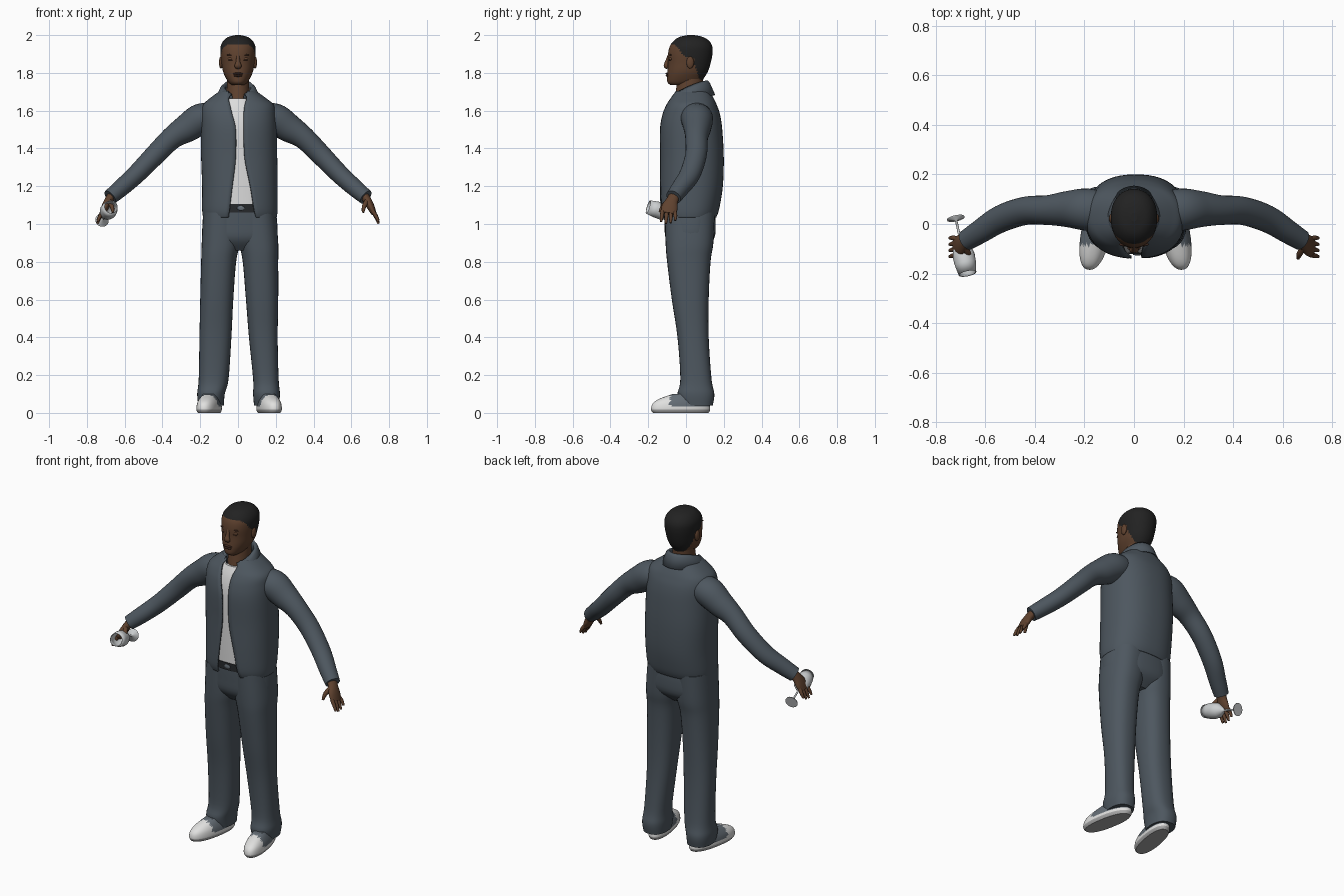
import bpy, bmesh, math
from mathutils import Vector, Matrix

if "Cube" in bpy.data.objects:
    bpy.data.objects.remove(bpy.data.objects["Cube"])


def mat(name, r, g, b):
    m = bpy.data.materials.new(name)
    m.diffuse_color = (r, g, b, 1)
    m.use_nodes = True
    m.node_tree.nodes["Principled BSDF"].inputs["Base Color"].default_value = m.diffuse_color
    return m


DENIM = mat("slate cloth", .075, .095, .115)
SKIN = mat("brown skin", .115, .054, .028)
DARK_SKIN = mat("dark brown", .06, .026, .016)
HAIR = mat("black hair", .016, .016, .016)
SHIRT = mat("white shirt", .72, .72, .72)
BELT = mat("belt black", .02, .022, .025)
SHOE = mat("shoe white", .75, .75, .74)
SHOE_GREY = mat("shoe grey", .13, .155, .18)
SOLE = mat("sole grey", .4, .4, .4)
GLASS = mat("glass pale", .6, .62, .63)


def smooth_rows(rows, n):
    """Catmull-Rom interpolation of number rows, n steps per span."""
    out = []
    for i in range(len(rows) - 1):
        p = [rows[max(i - 1, 0)], rows[i], rows[i + 1], rows[min(i + 2, len(rows) - 1)]]
        for k in range(n):
            t = k / n
            out.append([b + .5 * t * (c - a + t * (2 * a - 5 * b + 4 * c - d + t * (3 * (b - c) + d - a)))
                        for a, b, c, d in zip(*p)])
    return out + [list(rows[-1])]


def skin_grid(name, grid, mats, closed=True, rule=None):
    """Join rows of points into a smooth surface, capped when closed."""
    bm = bmesh.new()
    vs = [[bm.verts.new(p) for p in row] for row in grid]
    m = len(vs[0])
    for a, b in zip(vs, vs[1:]):
        for j in range(m if closed else m - 1):
            k = (j + 1) % m
            bm.faces.new((a[j], a[k], b[k], b[j]))
    if closed:
        bm.faces.new(vs[0][::-1])
        bm.faces.new(vs[-1])
    bmesh.ops.recalc_face_normals(bm, faces=bm.faces[:])
    for f in bm.faces:
        f.smooth = len(f.verts) == 4
        if rule:
            f.material_index = rule(f.calc_center_median())
    me = bpy.data.meshes.new(name)
    bm.to_mesh(me)
    bm.free()
    for mt in mats:
        me.materials.append(mt)
    ob = bpy.data.objects.new(name, me)
    bpy.context.collection.objects.link(ob)
    return ob


def spow(v, e):
    return math.copysign(abs(v) ** e, v)


def ring(z, x0, x1, y0, y1, p=2.0, a0=0, a1=2 * math.pi, seg=32, closed=True):
    cx, cy, rx, ry = (x0 + x1) / 2, (y0 + y1) / 2, (x1 - x0) / 2, (y1 - y0) / 2
    ang = [a0 + (a1 - a0) * i / seg for i in range(seg if closed else seg + 1)]
    return [(cx + rx * spow(math.sin(a), 2 / p), cy - ry * spow(math.cos(a), 2 / p), z) for a in ang]


def loft(name, rows, mats, p=2.0, n=4, seg=32, rule=None):
    return skin_grid(name, [ring(*r, p=p, seg=seg) for r in smooth_rows(rows, n)], mats, rule=rule)


def tube(name, pts, m, s=1, n=4, seg=20):
    """Sweep an ellipse along points (x, y, z, radius along y, other radius)."""
    rows = smooth_rows(pts, n)
    P = [Vector((r[0] * s, r[1], r[2])) for r in rows]
    grid = []
    for i, r in enumerate(rows):
        d = (P[min(i + 1, len(P) - 1)] - P[max(i - 1, 0)]).normalized()
        u = Vector((0, 1, 0))
        u = (u - d * u.dot(d)).normalized()
        w = d.cross(u)
        grid.append([P[i] + u * r[3] * math.cos(a) + w * r[4] * math.sin(a)
                     for a in (2 * math.pi * k / seg for k in range(seg))])
    return skin_grid(name, grid, [m])


def ball(name, loc, size, m):
    rows = [(-math.cos(t), math.sin(t)) for t in (math.pi * (.02 + .96 * i / 10) for i in range(11))]
    ob = skin_grid(name, [ring(z, -r, r, -r, r, seg=16) for z, r in rows], [m])
    ob.location, ob.scale = loc, size
    return ob


# Head with hair painted by hairline rule
def hairline(c):
    if c.z > 1.95:
        return int(c.y > -.085)
    if c.z > 1.885:
        return int(c.y > -.025 - .8 * (c.z - 1.91))
    return int(c.y > .035 + .3 * (1.885 - c.z))


loft("head", [(1.735, -.03, .03, -.08, .0), (1.75, -.05, .05, -.098, .075), (1.78, -.068, .068, -.1, .1),
              (1.81, -.08, .08, -.098, .117), (1.85, -.087, .087, -.095, .13), (1.9, -.093, .093, -.095, .14),
              (1.94, -.092, .092, -.086, .139), (1.97, -.077, .077, -.065, .122),
              (1.99, -.052, .052, -.035, .09), (2.0, -.012, .012, .01, .045)],
     [SKIN, HAIR], p=2.15, n=6, seg=64, rule=hairline)
loft("neck", [(1.6, -.075, .075, -.07, .1), (1.67, -.062, .062, -.06, .09), (1.79, -.058, .058, -.04, .09)], [SKIN])
tube("nose", [(0, -.088, 1.895, .008, .008), (0, -.1, 1.86, .01, .011), (0, -.105, 1.838, .013, .019),
              (0, -.097, 1.826, .008, .014)], SKIN)
for z, w in ((1.796, .027), (1.785, .024)):
    ball("lip", (0, -.097, z), (w, .011, .006), DARK_SKIN)
for s in (-1, 1):
    ball("ear", (s * .09, .022, 1.855), (.011, .02, .032), SKIN)
    ball("eyelid", (s * .036, -.08, 1.874), (.018, .01, .009), SKIN)
    ball("lash_line", (s * .036, -.085, 1.868), (.016, .006, .003), DARK_SKIN)
    ball("eyebrow", (s * .038, -.082, 1.895), (.022, .007, .004), DARK_SKIN)

# Shirt, belt and trousers
loft("shirt", [(1.085, -.165, .185, -.118, .12), (1.3, -.165, .18, -.12, .15), (1.5, -.165, .175, -.118, .15),
               (1.6, -.14, .14, -.1, .13), (1.665, -.075, .075, -.072, .1)], [SHIRT], p=2.4)
loft("belt", [(1.062, -.17, .19, -.122, .13), (1.105, -.17, .19, -.122, .13)], [BELT], p=2.4, n=1)
ball("buckle", (.015, -.123, 1.084), (.02, .004, .012), SHOE_GREY)
loft("trouser_hips", [(.86, -.09, .11, -.06, .09), (.92, -.18, .2, -.106, .148), (1.0, -.188, .208, -.114, .157),
                      (1.08, -.18, .198, -.116, .15)], [DENIM], p=2.5)
leg_y = [(.04, -.03, .142), (.1, -.045, .15), (.18, -.03, .135), (.4, -.045, .12), (.6, -.075, .12),
         (.8, -.1, .13), (.9, -.108, .145), (1.06, -.113, .153)]
leg_x = {"left": [(.085, .215), (.08, .222), (.08, .215), (.058, .21), (.042, .213), (.025, .213), (.005, .213), (-.02, .2)],
         "right": [(-.21, -.075), (-.216, -.07), (-.208, -.05), (-.204, -.035), (-.2, -.025), (-.195, -.01), (-.192, .01), (-.185, .02)]}
for side, xs in leg_x.items():
    loft("trouser_leg_" + side, [(z, a, b, c, d) for (z, c, d), (a, b) in zip(leg_y, xs)], [DENIM], p=2.4, n=5)


# Shoes, toes turned slightly outwards
def shoe_rule(c):
    if c.z < .016:
        return 2
    return 1 if c.y > -.085 and c.z > .03 else 0


for s, cx in ((-1, -.148), (1, .16)):
    ob = loft("shoe", [(0, -.052, .052, -.175, .12), (.018, -.06, .06, -.185, .128), (.05, -.057, .057, -.176, .124),
                       (.075, -.048, .048, -.14, .12), (.1, -.035, .035, -.07, .11)],
              [SHOE, SHOE_GREY, SOLE], p=2.3, rule=shoe_rule, seg=48)
    for v in ob.data.vertices:
        v.co.x += cx - s * .17 * v.co.y

# Jacket body, open at the front
grid = []
for z, x0, x1, y0, y1, l, r in smooth_rows([
        (1.035, -.185, .205, -.125, .16, -.05, .095), (1.08, -.19, .21, -.137, .176, -.045, .085),
        (1.2, -.19, .21, -.14, .195, -.03, .065), (1.35, -.195, .208, -.138, .2, -.012, .035),
        (1.5, -.195, .205, -.138, .192, -.012, .03), (1.58, -.195, .2, -.125, .18, -.03, .03),
        (1.63, -.185, .19, -.105, .163, -.042, .035), (1.665, -.15, .15, -.085, .147, -.05, .045),
        (1.705, -.095, .095, -.06, .125, -.05, .05)], 5):
    cx, rx, p = (x0 + x1) / 2, (x1 - x0) / 2, 2.35
    a0, a1 = (math.asin(spow((e - cx) / rx, p / 2)) for e in (r, l))
    grid.append(ring(z, x0, x1, y0, y1, p, a0, a1 + 2 * math.pi, 56, False))
jacket = skin_grid("jacket_body", grid, [DENIM], closed=False)

# Folded collar: stand, fold and falling edge with pointed front tips
grid = []
for r, ry, drop, flare in ((.068, .085, .07, 0), (.07, .088, .01, 0), (.076, .094, 0, 0),
                           (.084, .102, .012, .015), (.1, .13, .075, .045)):
    row = []
    for i in range(41):
        a = .48 + (2 * math.pi - .96) * i / 40
        f = (1 + math.cos(a)) / 2
        tip = drop * (1 + .15 * f ** 6)
        row.append(((r + flare * f) * math.sin(a), .022 - (ry + flare * .3 * f) * math.cos(a),
                    1.757 - .075 * f ** 1.5 - tip))
    grid.append(row)
collar = skin_grid("collar", grid, [DENIM], closed=False)
for ob, t in ((jacket, .01), (collar, .006)):
    sol = ob.modifiers.new("thickness", "SOLIDIFY")
    sol.thickness, sol.offset = t, -1 if ob is jacket else 0

# Sleeves and hands
for s in (-1, 1):
    tube("sleeve", [(.1, .045, 1.57, .075, .06), (.19, .058, 1.558, .085, .082), (.27, .06, 1.508, .073, .075),
                    (.35, .056, 1.455, .06, .06), (.44, .053, 1.365, .057, .055), (.54, .02, 1.262, .055, .05),
                    (.62, -.03, 1.19, .048, .046), (.677, -.066, 1.142, .042, .041)], DENIM, s, 5, 28)
    tube("palm", [(.66, -.055, 1.16, .03, .025), (.685, -.073, 1.125, .032, .022), (.703, -.086, 1.09, .043, .02),
                  (.72, -.093, 1.055, .04, .014)], SKIN, s)
    for k, length in enumerate((.85, 1, .95, .75)):
        y = -.124 + .021 * k
        tube("finger", [(.713, y, 1.07, .011, .011), (.731, y - .004 + .003 * k, 1.07 - .035 * length, .01, .01),
                        (.744, y - .008 + .004 * k, 1.07 - .068 * length, .006, .006)], SKIN, s, 3, 10)
    tube("thumb", [(.685, -.09, 1.125, .014, .014), (.668, -.122, 1.095, .012, .012),
                   (.662, -.138, 1.062, .007, .007)], SKIN, s, 3, 10)

# Wine glass held in the right hand
profile = [(0, .036), (.005, .035), (.012, .005), (.1, .005), (.112, .02), (.135, .039), (.165, .045), (.2, .043),
           (.241, .036), (.239, .033), (.2, .039), (.165, .041), (.125, .012)]
glass = skin_grid("wine_glass", [ring(z, -r, r, -r, r, seg=28) for z, r in profile], [GLASS])
foot, rim = Vector((-.72, .025, 1.02)), Vector((-.672, -.2, 1.09))
glass.matrix_world = Matrix.Translation(foot) @ (rim - foot).to_track_quat('Z', 'Y').to_matrix().to_4x4()
